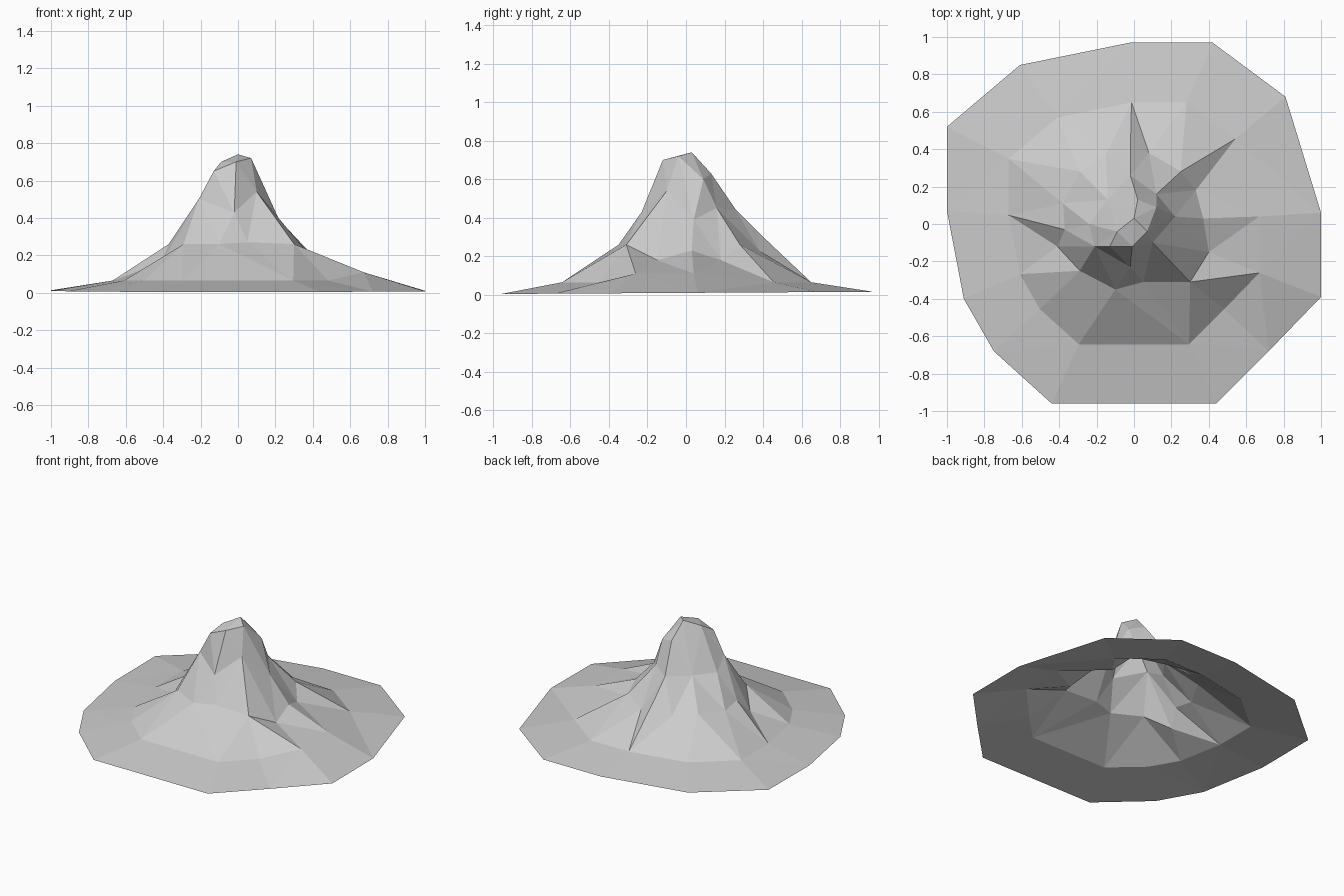
import bpy
import bmesh
from mathutils import Vector
from mathutils.geometry import delaunay_2d_cdt

default_cube = bpy.data.objects.get("Cube")
if default_cube:
    bpy.data.objects.remove(default_cube, do_unlink=True)

# Contour loops, counter-clockwise, in hundredths of a unit
RIM = [(-44, -96), (44, -96), (72, -68), (100, -39), (100, 6), (81, 68), (42, 97),
       (-2, 97), (-61, 85), (-100, 52), (-100, 7), (-91, -40), (-75, -68)]
FOOT = [(-29, -25, 26), (-10, -35, 26), (5, -31, 27), (30, -31, 26), (40, -15, 18),
        (37, 3, 23), (33, 18, 18), (25, 28, 26), (8, 38, 23), (-2, 38, 32),
        (-15, 37, 24), (-29, 28, 26), (-38, 11, 24), (-37, -3, 26), (-41, -12, 16)]
SHOULDER = [(-21, -12, 50), (-2, -23, 43), (10, -10, 54), (22, 4, 39),
            (12, 16, 45), (-2, 26, 44), (-14, 13, 43), (-24, 0, 43)]
CROWN = [(-13, -12, 65), (-1, -12, 70), (7, -4, 72), (12, 9, 60),
         (2, 13, 63), (0, 3, 74), (-9, -4, 70)]

# Spurs running down the slope, as index pairs between neighbouring loops
SKIRT_TO_FOOT = [(11, 0), (3, 3), (4, 5), (5, 7), (7, 9), (10, 13)]
FOOT_TO_SHOULDER = [(0, 0), (1, 1), (3, 2), (5, 3), (7, 4), (9, 5), (11, 6), (13, 7)]


def scaled(loop):
    return [Vector(point) / 100 for point in loop]


# The flat apron: the rim, and the skirt which repeats it at two thirds size
rim = [Vector((p.x, p.y, 0.01 + 0.006 * p.y)) for p in scaled(RIM)]
skirt = [Vector((p.x * 0.67, p.y * 0.67, 0.11 if p.x > 0.9 and p.y < 0.5 else 0.065))
         for p in rim]
loops = [rim, skirt, scaled(FOOT), scaled(SHOULDER), scaled(CROWN)]

points, edges, starts = [], [], []
for loop in loops:
    start, count = len(points), len(loop)
    starts.append(start)
    points += loop
    edges += [(start + i, start + (i + 1) % count) for i in range(count)]


def add_spurs(lower, upper, pairs):
    for a, b in pairs:
        edges.append((starts[lower] + a, starts[upper] + b))


add_spurs(1, 2, SKIRT_TO_FOOT)
add_spurs(2, 3, FOOT_TO_SHOULDER)
add_spurs(0, 1, [(i, i) for i in range(len(rim))])
add_spurs(4, 4, [(2, 5)])

# Triangulate the contours into one open, faceted surface
flat, _, faces, origins, _, _ = delaunay_2d_cdt(
    [p.to_2d() for p in points], edges, [], 0, 1e-5)
bm = bmesh.new()
verts = []
for position, source in zip(flat, origins):
    height = points[source[0]].z if source else 0.1
    verts.append(bm.verts.new((position.x, position.y, height)))
for face in faces:
    bm.faces.new([verts[i] for i in face])
bm.normal_update()
for face in bm.faces:
    if face.normal.z < 0:
        face.normal_flip()

mesh = bpy.data.meshes.new("mountain")
bm.to_mesh(mesh)
bm.free()
mountain = bpy.data.objects.new("mountain", mesh)
bpy.context.collection.objects.link(mountain)

# Plain stone colour
stone = bpy.data.materials.new("stone_grey")
stone.use_nodes = True
colour = (0.6, 0.6, 0.6, 1)
stone.diffuse_color = colour
stone.node_tree.nodes["Principled BSDF"].inputs["Base Color"].default_value = colour
mesh.materials.append(stone)
